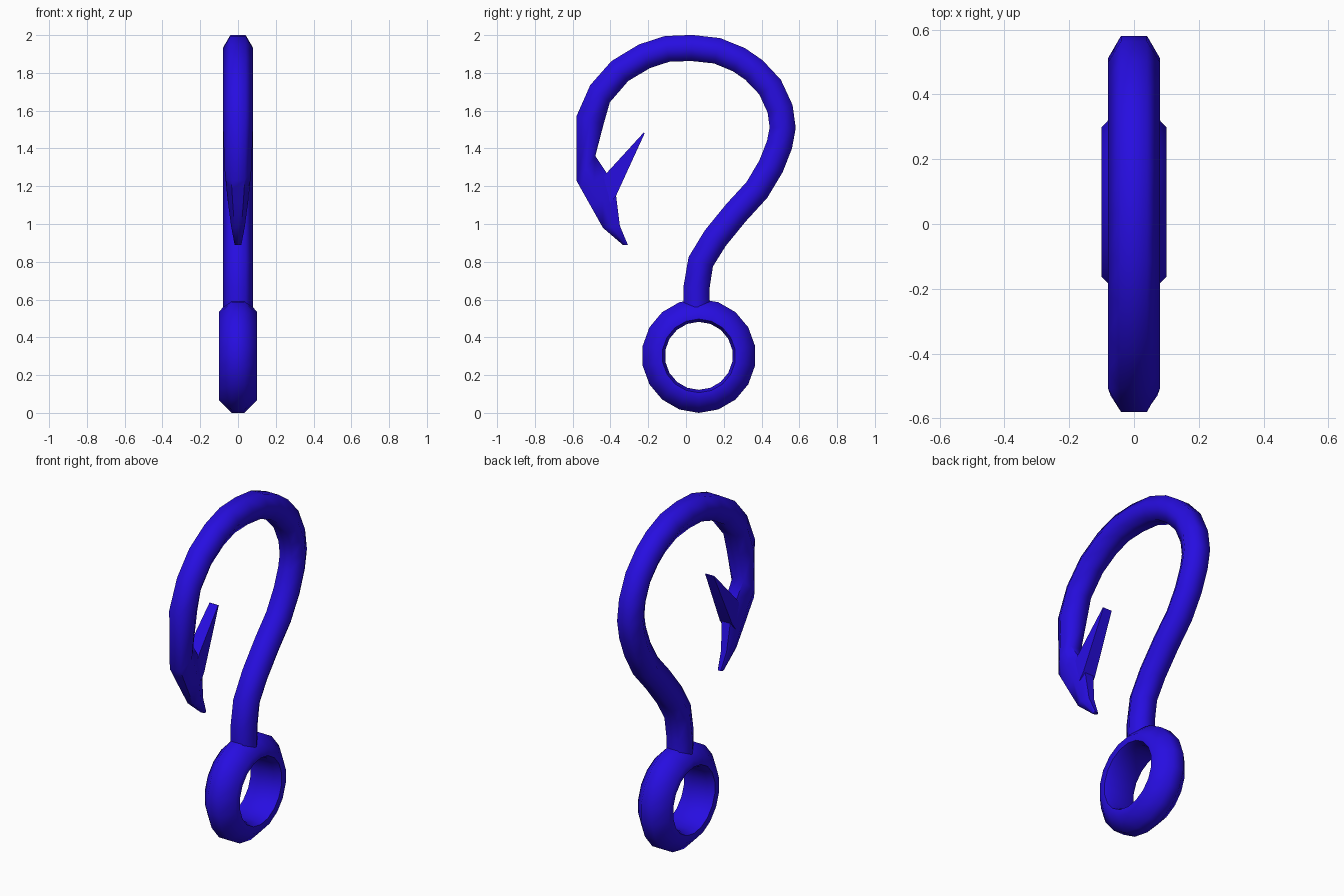
import bpy, bmesh, math
from mathutils import Vector

if "Cube" in bpy.data.objects:
    bpy.data.objects.remove(bpy.data.objects["Cube"])

blue = bpy.data.materials.new("blue")
blue.diffuse_color = (0.02, 0.004, 0.75, 1)
blue.use_nodes = True
blue.node_tree.nodes["Principled BSDF"].inputs["Base Color"].default_value = blue.diffuse_color


def finish(name, bm, angle):
    bmesh.ops.recalc_face_normals(bm, faces=bm.faces)
    mesh = bpy.data.meshes.new(name)
    bm.to_mesh(mesh)
    bm.free()
    mesh.materials.append(blue)
    obj = bpy.data.objects.new(name, mesh)
    bpy.context.collection.objects.link(obj)
    bpy.ops.object.select_all(action='DESELECT')
    obj.select_set(True)
    bpy.context.view_layer.objects.active = obj
    bpy.ops.object.shade_smooth_by_angle(angle=math.radians(angle))
    return obj


def loft(bm, rings, closed=False):
    loops = [[bm.verts.new(p) for p in r] for r in rings]
    pairs = list(zip(loops, loops[1:]))
    if closed:
        pairs.append((loops[-1], loops[0]))
    else:
        bm.faces.new(loops[0])
        bm.faces.new(loops[-1])
    for a, b in pairs:
        n = len(a)
        for i in range(n):
            j = (i + 1) % n
            bm.faces.new((a[i], a[j], b[j], b[i]))


def hexagon(inner, outer, w):
    """Six-sided section between an inner and outer (y, z) point, half width w in x."""
    (yi, zi), (yo, zo) = inner, outer
    ym, zm = (yi + yo) / 2, (zi + zo) / 2
    return [(w / 2, yi, zi), (w, ym, zm), (w / 2, yo, zo),
            (-w / 2, yo, zo), (-w, ym, zm), (-w / 2, yi, zi)]


# Eye ring: bevelled profile (radius, x) turned about the x axis
half = [(0.18, 0.06), (0.195, 0.10), (0.235, 0.10), (0.302, 0.035)]
profile = half + [(r, -x) for r, x in reversed(half)]
SEG = 18
bm = bmesh.new()
loft(bm, [[(x, 0.068 + r * math.cos(t), 0.302 + r * math.sin(t)) for r, x in profile]
          for t in (2 * math.pi * (k + 0.5) / SEG for k in range(SEG))], closed=True)
finish("eye_ring", bm, 60)

# Hook shank: hexagonal tube swept along an S curve
path = [Vector(p) for p in [
    (0.057, 0.56), (0.055, 0.66), (0.078, 0.80), (0.155, 0.925), (0.265, 1.06),
    (0.375, 1.18), (0.45, 1.305), (0.495, 1.42), (0.512, 1.51), (0.498, 1.61),
    (0.445, 1.725), (0.36, 1.815), (0.28, 1.87), (0.165, 1.917), (0.03, 1.932),
    (-0.10, 1.927), (-0.22, 1.888), (-0.35, 1.81), (-0.455, 1.69)]]
sections = []
for i, p in enumerate(path):
    a, b = path[max(i - 1, 0)], path[min(i + 1, len(path) - 1)]
    d = (b - a).normalized()
    side = Vector((-d.y, d.x)) * 0.069
    sections.append(hexagon(p + side, p - side, 0.08))

# Tapering point at the end of the hook
for inner, outer, w in [
        ((-0.436, 1.53), (-0.58, 1.57), 0.08),
        ((-0.48, 1.36), (-0.58, 1.23), 0.072),
        ((-0.42, 1.27), (-0.555, 1.185), 0.065),
        ((-0.37, 1.15), (-0.51, 1.105), 0.055),
        ((-0.35, 0.99), (-0.44, 0.98), 0.036),
        ((-0.308, 0.89), (-0.335, 0.89), 0.018)]:
    sections.append(hexagon(inner, outer, w))
bm = bmesh.new()
loft(bm, sections)
finish("hook_shank", bm, 65)

# Barb: wedge rising from the inside of the point
bm = bmesh.new()
loft(bm, [[(s * w, y, z) for s, (y, z) in zip((-1, 1, 1, -1), (lo, lo, hi, hi))]
          for lo, hi, w in [((-0.40, 1.11), (-0.45, 1.23), 0.042),
                            ((-0.37, 1.15), (-0.42, 1.27), 0.04),
                            ((-0.218, 1.482), (-0.224, 1.484), 0.028)]])
finish("barb", bm, 20)
